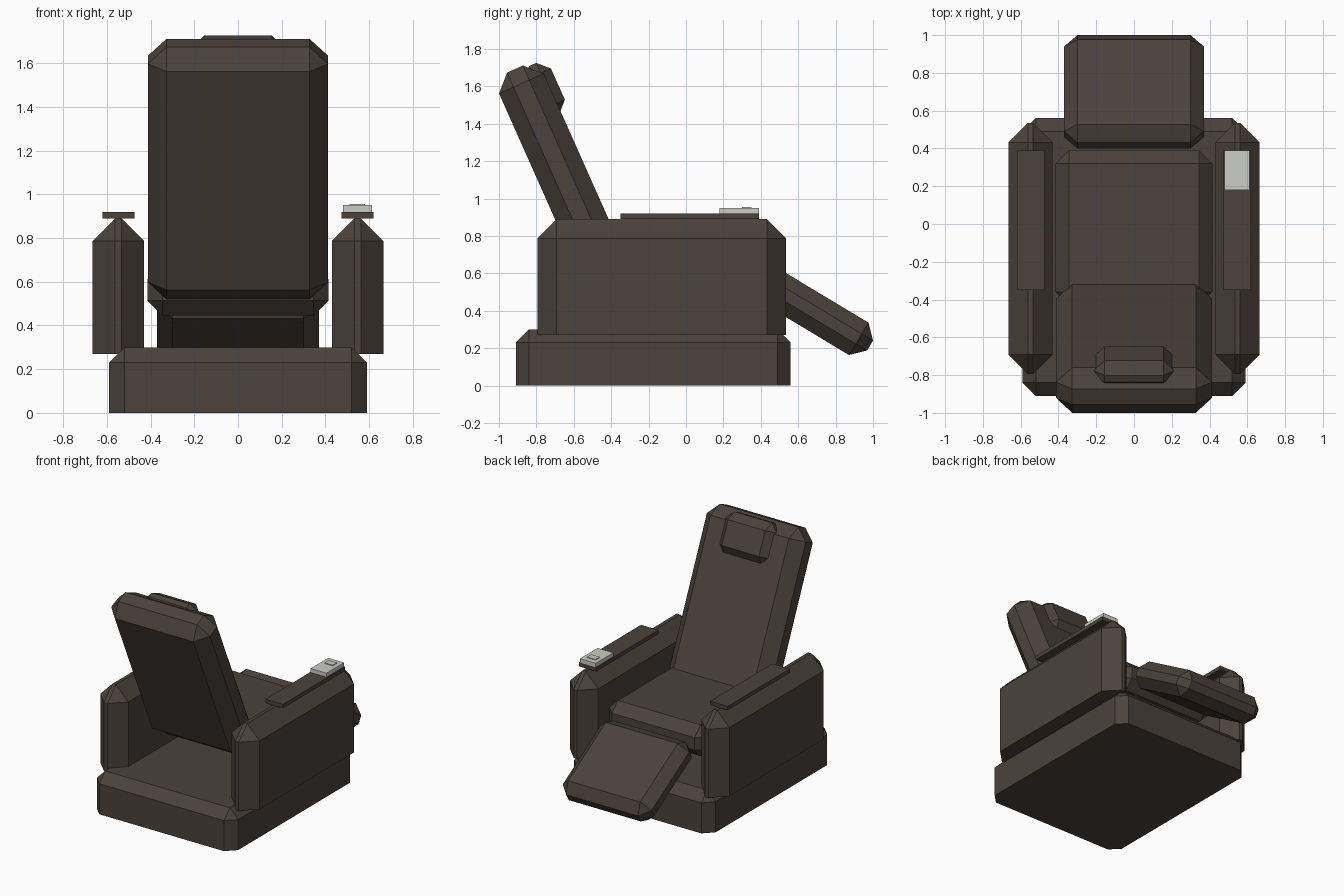
import bpy, bmesh, math
from mathutils import Matrix

if "Cube" in bpy.data.objects:
    bpy.data.objects.remove(bpy.data.objects["Cube"])


def material(name, rgb):
    m = bpy.data.materials.new(name)
    m.diffuse_color = (*rgb, 1)
    m.use_nodes = True
    m.node_tree.nodes["Principled BSDF"].inputs["Base Color"].default_value = m.diffuse_color
    return m


leather = material("dark brown leather", (0.070, 0.055, 0.045))
plastic = material("light grey plastic", (0.60, 0.61, 0.57))


def block(name, lo, hi, bevel=0.0, open_bottom=False, mat=leather, frame=None):
    """Chamfered box between two corners; open_bottom keeps the bottom edges square."""
    bm = bmesh.new()
    bmesh.ops.create_cube(bm, size=1)
    for v in bm.verts:
        v.co = [a + (b - a) * (c + 0.5) for a, b, c in zip(lo, hi, v.co)]
    if bevel:
        edges = [e for e in bm.edges
                 if not (open_bottom and all(v.co.z < lo[2] + 1e-4 for v in e.verts))]
        bmesh.ops.bevel(bm, geom=edges, offset=bevel, offset_type='OFFSET',
                        segments=1, affect='EDGES', profile=0.5)
    if frame:
        bm.transform(frame)
    bmesh.ops.recalc_face_normals(bm, faces=bm.faces)
    me = bpy.data.meshes.new(name)
    bm.to_mesh(me)
    bm.free()
    me.materials.append(mat)
    ob = bpy.data.objects.new(name, me)
    bpy.context.collection.objects.link(ob)
    return ob


# Base and seat cushion
block("base", (-0.59, -0.91, 0), (0.59, 0.56, 0.30), 0.07, True)
block("seat", (-0.415, -0.43, 0.445), (0.415, 0.39, 0.68), 0.07)

# Armrests with flat pads
for side, s in (("left", -1), ("right", 1)):
    x = 0.5475 * s
    block(side + "_arm", (x - 0.117, -0.795, 0.27), (x + 0.117, 0.535, 0.89), 0.103, True)
    block(side + "_arm_pad", (x - 0.073, -0.35, 0.89), (x + 0.073, 0.39, 0.92))

# Reclined backrest and headrest share one tilted frame
recline = Matrix.Rotation(math.radians(24), 4, 'X')
block("backrest", (-0.412, -0.278, 0.655), (0.412, -0.016, 1.918), 0.085, frame=recline)
block("headrest", (-0.215, -0.13, 1.60), (0.215, 0.03, 1.902), 0.06, frame=recline)

# Raised footrest sloping down to the front
slope = Matrix.Rotation(math.radians(-31), 4, 'X')
block("footrest", (-0.37, 0.07, 0.589), (0.37, 0.733, 0.791), 0.07, frame=slope)

# Remote control on the right pad
block("remote", (0.48, 0.18, 0.92), (0.612, 0.39, 0.95), mat=plastic)
block("remote_button", (0.51, 0.30, 0.95), (0.58, 0.35, 0.956), mat=plastic)
